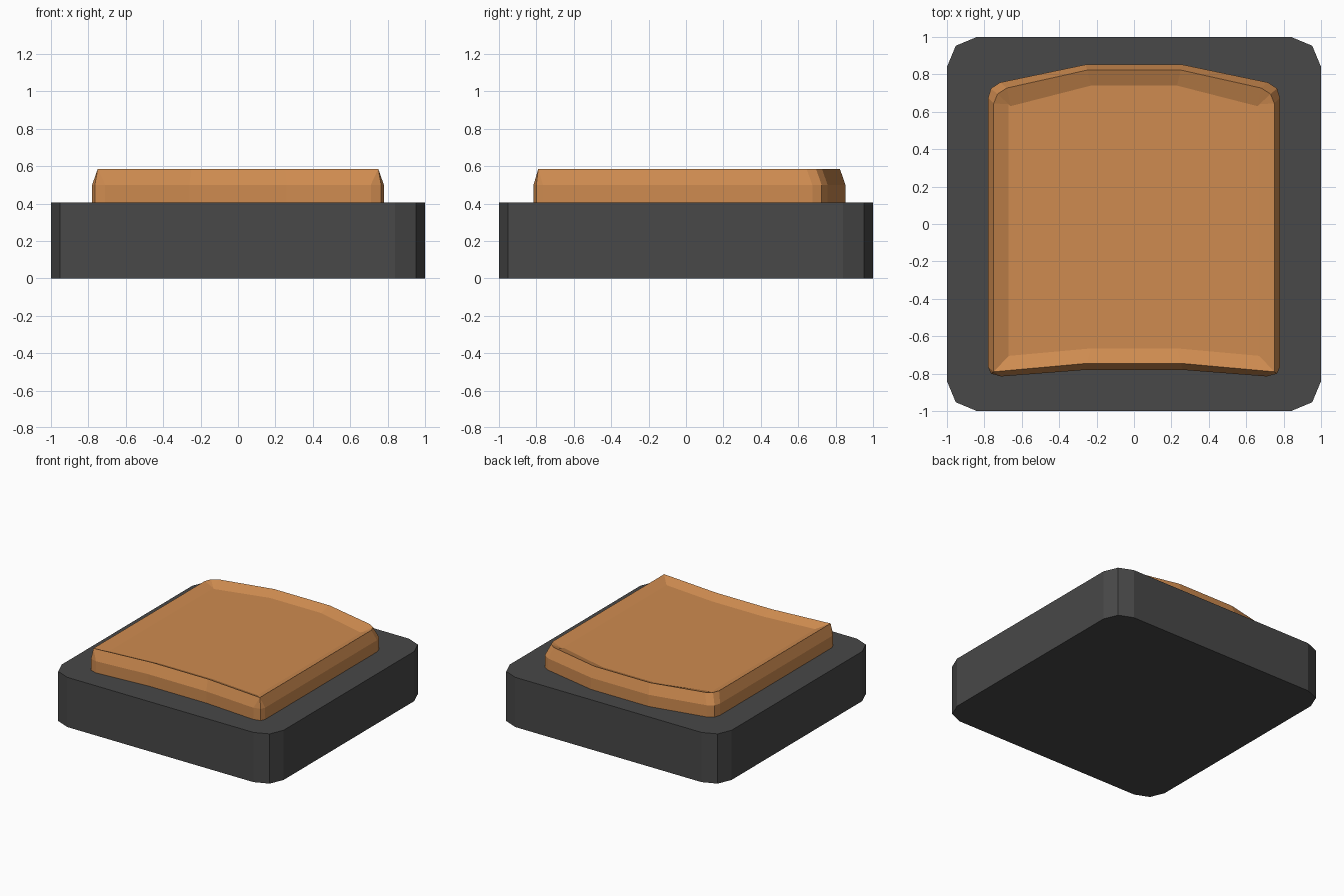
import bpy, bmesh

if "Cube" in bpy.data.objects:
    bpy.data.objects.remove(bpy.data.objects["Cube"])


def mirrored(half):
    """Close a right-hand half outline (front to back) with its mirror image."""
    return half + [(-x, y) for x, y in reversed(half)]


def loft(name, layers, color):
    """Stack (outline, z) layers into a closed solid."""
    bm = bmesh.new()
    rings = [[bm.verts.new((x, y, z)) for x, y in pts] for pts, z in layers]
    n = len(rings[0])
    for lo, hi in zip(rings, rings[1:]):
        for i in range(n):
            j = (i + 1) % n
            bm.faces.new((lo[i], lo[j], hi[j], hi[i]))
    bm.faces.new(list(reversed(rings[0])))
    bm.faces.new(rings[-1])
    bmesh.ops.remove_doubles(bm, verts=bm.verts, dist=0.0005)
    mesh = bpy.data.meshes.new(name)
    bm.to_mesh(mesh)
    bm.free()
    ob = bpy.data.objects.new(name, mesh)
    bpy.context.collection.objects.link(ob)
    mat = bpy.data.materials.new(name + "_colour")
    mat.diffuse_color = (*color, 1)
    mat.use_nodes = True
    mat.node_tree.nodes["Principled BSDF"].inputs["Base Color"].default_value = mat.diffuse_color
    mesh.materials.append(mat)
    return ob


# Housing: square block with two-step rounded vertical corners
block = mirrored([(0.84, -1), (0.953, -0.953), (1, -0.84),
                  (1, 0.84), (0.953, 0.953), (0.84, 1)])
loft("base_block", [(block, 0), (block, 0.405)], (0.065, 0.065, 0.065))

# Cap: curved front and back, chamfered rim and a shallow dished top
side = mirrored([(0.26, -0.78), (0.71, -0.815), (0.765, -0.80), (0.78, -0.765),
                 (0.78, 0.675), (0.765, 0.725), (0.715, 0.757), (0.26, 0.852)])
rim = mirrored([(0.25, -0.745), (0.75, -0.79), (0.75, -0.79), (0.75, -0.79),
                (0.75, 0.645), (0.73, 0.695), (0.68, 0.727), (0.25, 0.823)])
floor = mirrored([(0.23, -0.665), (0.67, -0.705), (0.67, -0.705), (0.67, -0.705),
                  (0.67, 0.64), (0.67, 0.64), (0.66, 0.63), (0.23, 0.74)])
loft("dished_cap", [(side, 0.40), (side, 0.50), (rim, 0.585), (floor, 0.55)],
     (0.62, 0.26, 0.08))
